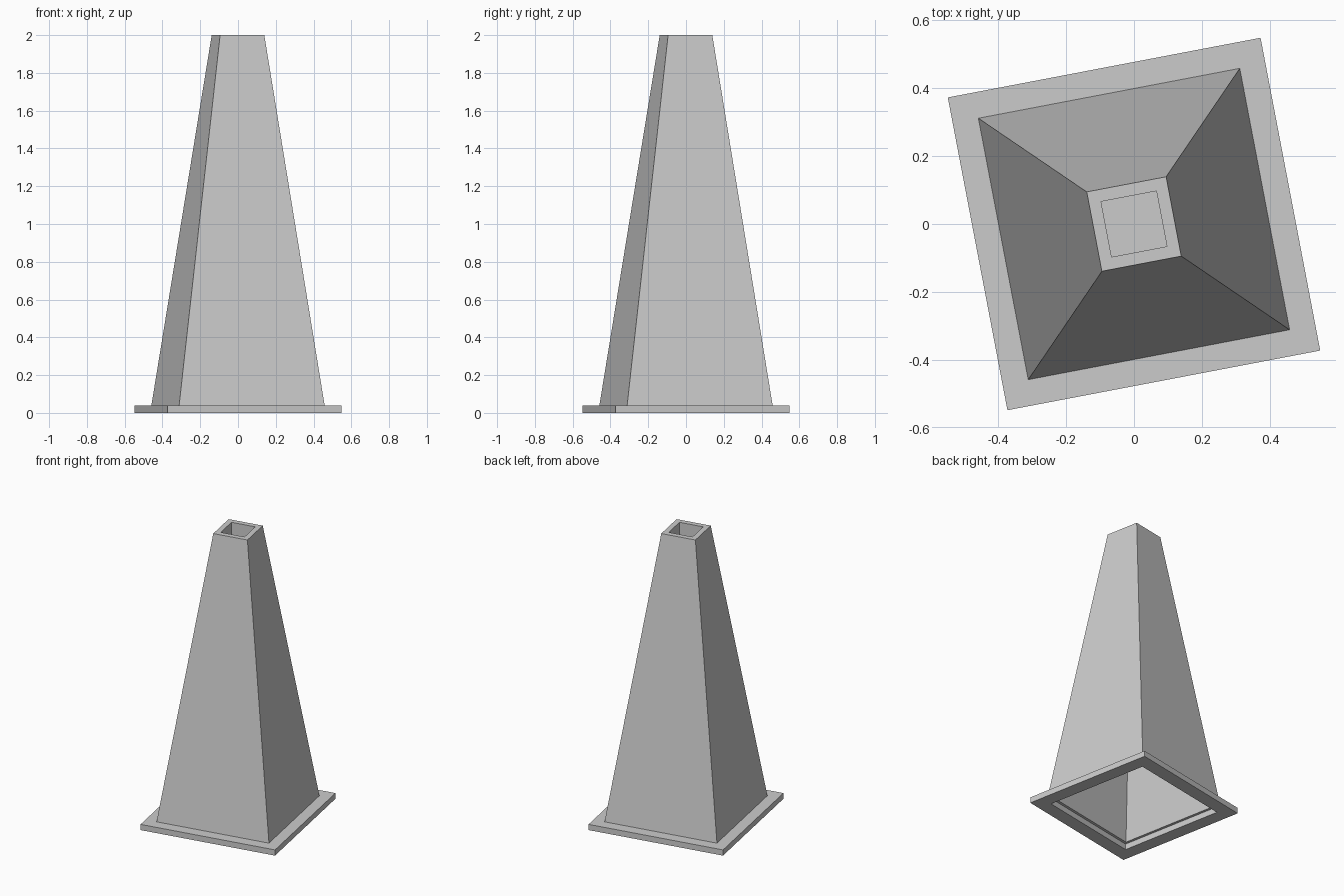
import bpy, bmesh, math

cube = bpy.data.objects.get("Cube")
if cube:
    bpy.data.objects.remove(cube, do_unlink=True)

TURN = math.radians(10.8)

grey = bpy.data.materials.new("light grey")
grey.use_nodes = True
colour = (0.6, 0.6, 0.6, 1)
grey.diffuse_color = colour
grey.node_tree.nodes["Principled BSDF"].inputs["Base Color"].default_value = colour


def square_lathe(name, profile, cap_end=False, closed=False):
    """Sweep (half width, height) points round a turned square."""
    bm = bmesh.new()
    rings = []
    for half, z in profile:
        r = half * math.sqrt(2)
        angles = [TURN + math.pi / 4 + i * math.pi / 2 for i in range(4)]
        rings.append([bm.verts.new((r * math.cos(a), r * math.sin(a), z)) for a in angles])
    pairs = list(zip(rings, rings[1:]))
    if closed:
        pairs.append((rings[-1], rings[0]))
    for low, high in pairs:
        for i in range(4):
            j = (i + 1) % 4
            bm.faces.new((low[i], low[j], high[j], high[i]))
    if cap_end:
        bm.faces.new(rings[0])
        bm.faces.new(rings[-1])
    bmesh.ops.recalc_face_normals(bm, faces=bm.faces)
    mesh = bpy.data.meshes.new(name)
    bm.to_mesh(mesh)
    bm.free()
    mesh.materials.append(grey)
    obj = bpy.data.objects.new(name, mesh)
    bpy.context.collection.objects.link(obj)
    return obj


# Flat square base frame, open in the middle
square_lathe("base_frame", [(0.469, 0), (0.469, 0.04), (0.375, 0.04), (0.375, 0)], closed=True)

# Tapered hollow body with a shallow socket in its top
square_lathe("tapered_body", [(0.357, 0.04), (0.392, 0.04), (0.119, 2), (0.083, 2),
                              (0.083, 1.9), (0.1, 1.86)], cap_end=False, closed=True)

# Floor of the socket
square_lathe("socket_floor", [(0.09, 1.87), (0.09, 1.9)], cap_end=True)
